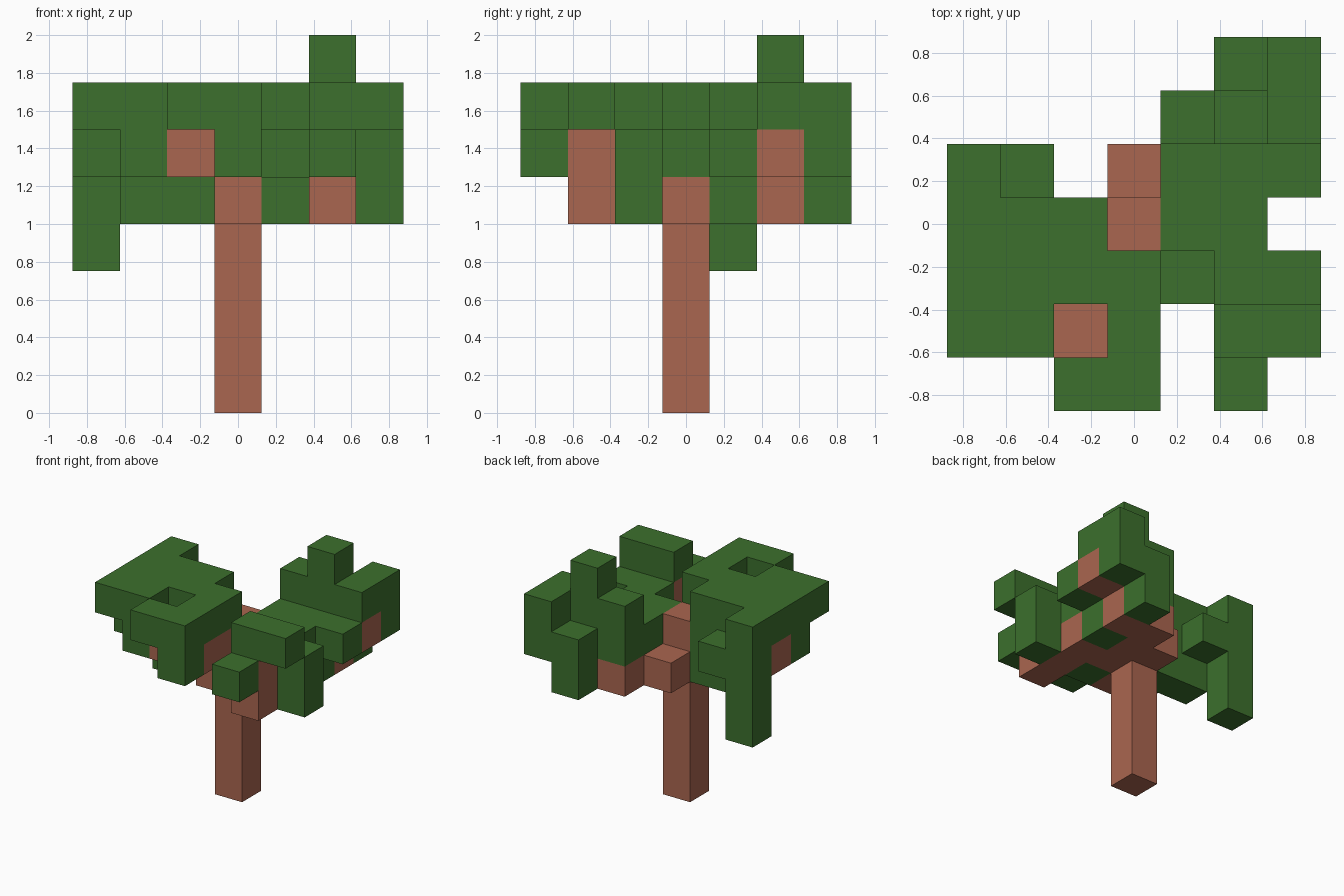
import bpy
import bmesh
from mathutils import Vector

CELL = 0.25

cube = bpy.data.objects.get("Cube")
if cube:
    bpy.data.objects.remove(cube, do_unlink=True)


def make_material(name, rgb):
    mat = bpy.data.materials.new(name)
    mat.use_nodes = True
    color = (*rgb, 1.0)
    mat.diffuse_color = color
    bsdf = next(n for n in mat.node_tree.nodes if n.type == "BSDF_PRINCIPLED")
    bsdf.inputs["Base Color"].default_value = color
    bsdf.inputs["Roughness"].default_value = 0.9
    return mat


bark = make_material("bark brown", (0.402, 0.133, 0.08))
leaf = make_material("leaf green", (0.045, 0.162, 0.026))


def block(x, y, z):
    """Grid cells of a block; each axis is one index or a (first, last) pair."""
    spans = [a if isinstance(a, tuple) else (a, a) for a in (x, y, z)]
    rx, ry, rz = (range(a, b + 1) for a, b in spans)
    return {(i, j, k) for i in rx for j in ry for k in rz}


# Each part: name, material, blocks on the grid
parts = [
    ("trunk", bark, [block(0, 0, (0, 5))]),
    ("right_branch", bark, [block(0, -1, (4, 5)), block((-1, 0), -2, 5),
                            block((-3, -2), 0, 5)]),
    ("left_branch", bark, [block((1, 2), 0, 4), block(2, -1, 4),
                           block(2, -2, (4, 5))]),
    ("back_branch", bark, [block((0, 1), 1, 4), block((1, 2), 2, 4),
                           block((2, 3), 2, 5)]),
    # Broad canopy on the right with a hole over the branch
    ("right_canopy", leaf, [block((-3, -2), (-2, 0), 6), block(-3, 1, (3, 6)),
                            block(-1, (-1, 0), 6), block(0, (-2, -1), 6),
                            block(-1, -3, 6), block(0, -3, (5, 6))]),
    ("right_canopy_underside", leaf, [block((-3, -1), -1, 5), block(-2, -2, 5),
                                      block(-2, 1, 5), block(-1, 0, 5),
                                      block((-2, -1), 0, 4)]),
    # Smaller clumps on the left
    ("left_canopy", leaf, [block((1, 2), (0, 1), 5), block(3, 1, 5),
                           block(2, 1, 4), block(2, -1, 5),
                           block(3, -1, (4, 5)), block(1, -1, 4)]),
    ("front_left_clump", leaf, [block((2, 3), -2, 6), block(2, -3, 5)]),
    ("back_left_clump", leaf, [block(1, 2, (5, 6)), block(2, 2, (6, 7)),
                               block(3, 2, 6), block(3, 3, (5, 6)),
                               block(2, 3, (4, 5))]),
]
parts = [(name, mat, set().union(*blocks)) for name, mat, blocks in parts]
solid = set().union(*(cells for _, _, cells in parts))


def build(name, mat, cells):
    """Skin the cells with only the faces that are open to the air."""
    bm = bmesh.new()
    for cell in sorted(cells):
        center = Vector((cell[0], cell[1], cell[2] + 0.5))
        for axis in range(3):
            for sign in (-1, 1):
                n = Vector((0, 0, 0))
                n[axis] = sign
                if tuple(int(c + d) for c, d in zip(cell, n)) in solid:
                    continue
                u = Vector((0, 0, 0))
                u[(axis + 1) % 3] = 1
                v = n.cross(u)
                corners = [n + u + v, n - u + v, n - u - v, n + u - v]
                bm.faces.new([bm.verts.new((center + c / 2) * CELL)
                              for c in corners])
    bmesh.ops.remove_doubles(bm, verts=bm.verts[:], dist=0.001)
    # Join flat neighbours into clean faces
    bmesh.ops.dissolve_limit(bm, angle_limit=0.01, verts=bm.verts[:],
                             edges=bm.edges[:])
    mesh = bpy.data.meshes.new(name)
    bm.to_mesh(mesh)
    bm.free()
    mesh.materials.append(mat)
    obj = bpy.data.objects.new(name, mesh)
    bpy.context.collection.objects.link(obj)


for name, mat, cells in parts:
    build(name, mat, cells)
